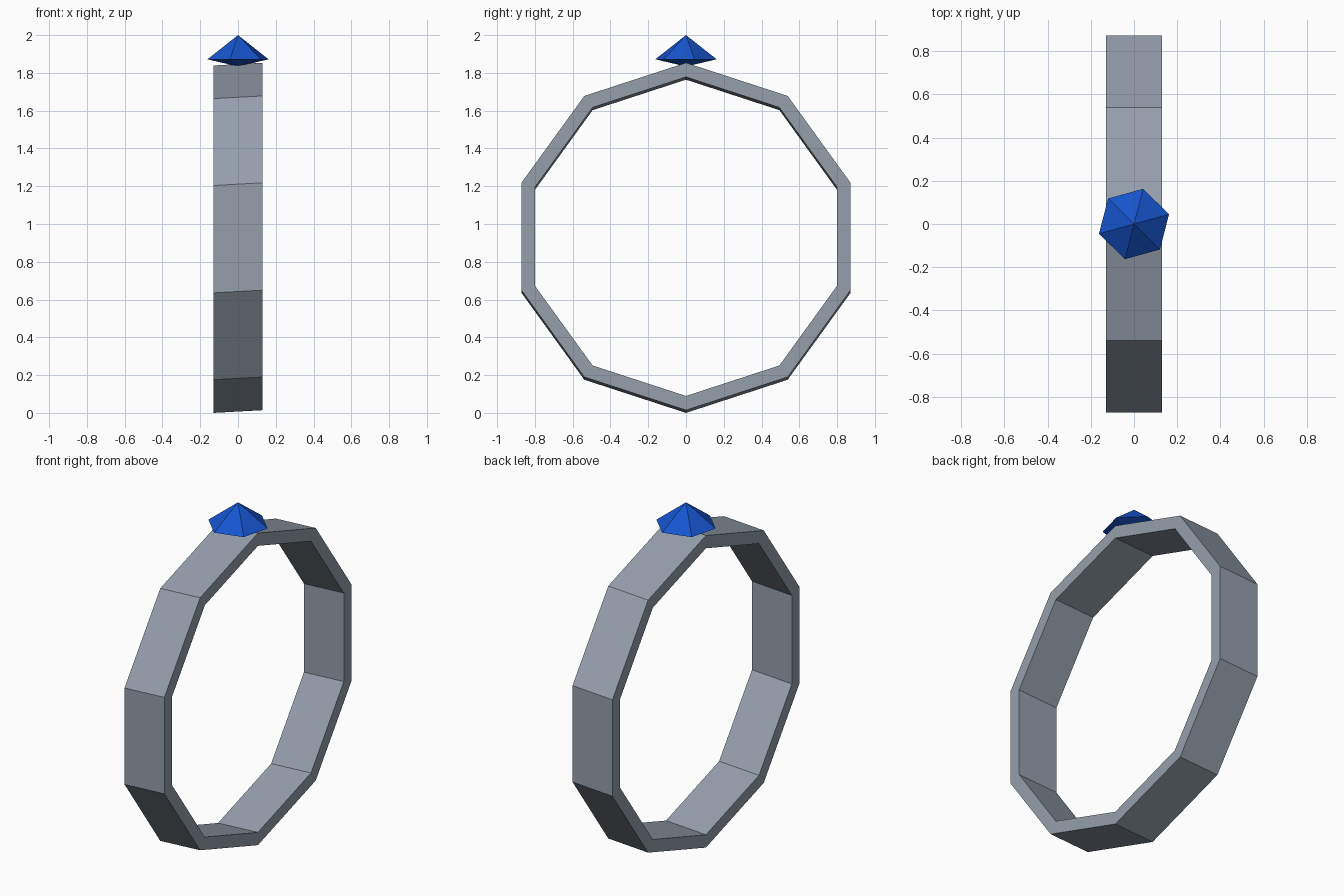
import bpy, bmesh, math

if "Cube" in bpy.data.objects:
    bpy.data.objects.remove(bpy.data.objects["Cube"])

SIDES = 10
R_OUT, R_IN = 0.916, 0.841
HALF_W = 0.13
SHEAR = 0.055          # the band leans up slightly towards +x
Z_STRETCH = 1.004
CENTRE_Z = R_OUT * Z_STRETCH + HALF_W * SHEAR


def finish(name, bm, colour):
    bmesh.ops.recalc_face_normals(bm, faces=bm.faces)
    mesh = bpy.data.meshes.new(name)
    bm.to_mesh(mesh)
    bm.free()
    obj = bpy.data.objects.new(name, mesh)
    bpy.context.collection.objects.link(obj)
    mat = bpy.data.materials.new(name + "_colour")
    mat.diffuse_color = colour
    mat.use_nodes = True
    mat.node_tree.nodes["Principled BSDF"].inputs["Base Color"].default_value = mat.diffuse_color
    mesh.materials.append(mat)
    return obj


# Ring band: rectangular section swept round a ten-sided loop
bm = bmesh.new()
section = [(-HALF_W, R_IN), (HALF_W, R_IN), (HALF_W, R_OUT), (-HALF_W, R_OUT)]
loops = []
for i in range(SIDES):
    a = 2 * math.pi * i / SIDES
    loops.append([bm.verts.new((x, r * math.sin(a),
                                CENTRE_Z + Z_STRETCH * r * math.cos(a) + SHEAR * x))
                  for x, r in section])
for i in range(SIDES):
    p, q = loops[i], loops[(i + 1) % SIDES]
    for j in range(4):
        k = (j + 1) % 4
        bm.faces.new((p[j], p[k], q[k], q[j]))
finish("ring_band", bm, (0.30, 0.345, 0.41, 1))

# Gem: six-sided double pyramid, shallow underneath
bm = bmesh.new()
tip = bm.verts.new((0, 0, 2.0))
base = bm.verts.new((0, 0, 1.834))
girdle = []
for i in range(6):
    a = math.radians(15.5 + 60 * i)
    girdle.append(bm.verts.new((0.168 * math.cos(a), 0.168 * math.sin(a), 1.872)))
for i in range(6):
    u, v = girdle[i], girdle[(i + 1) % 6]
    bm.faces.new((u, v, tip))
    bm.faces.new((v, u, base))
finish("gem", bm, (0.008, 0.09, 0.62, 1))
